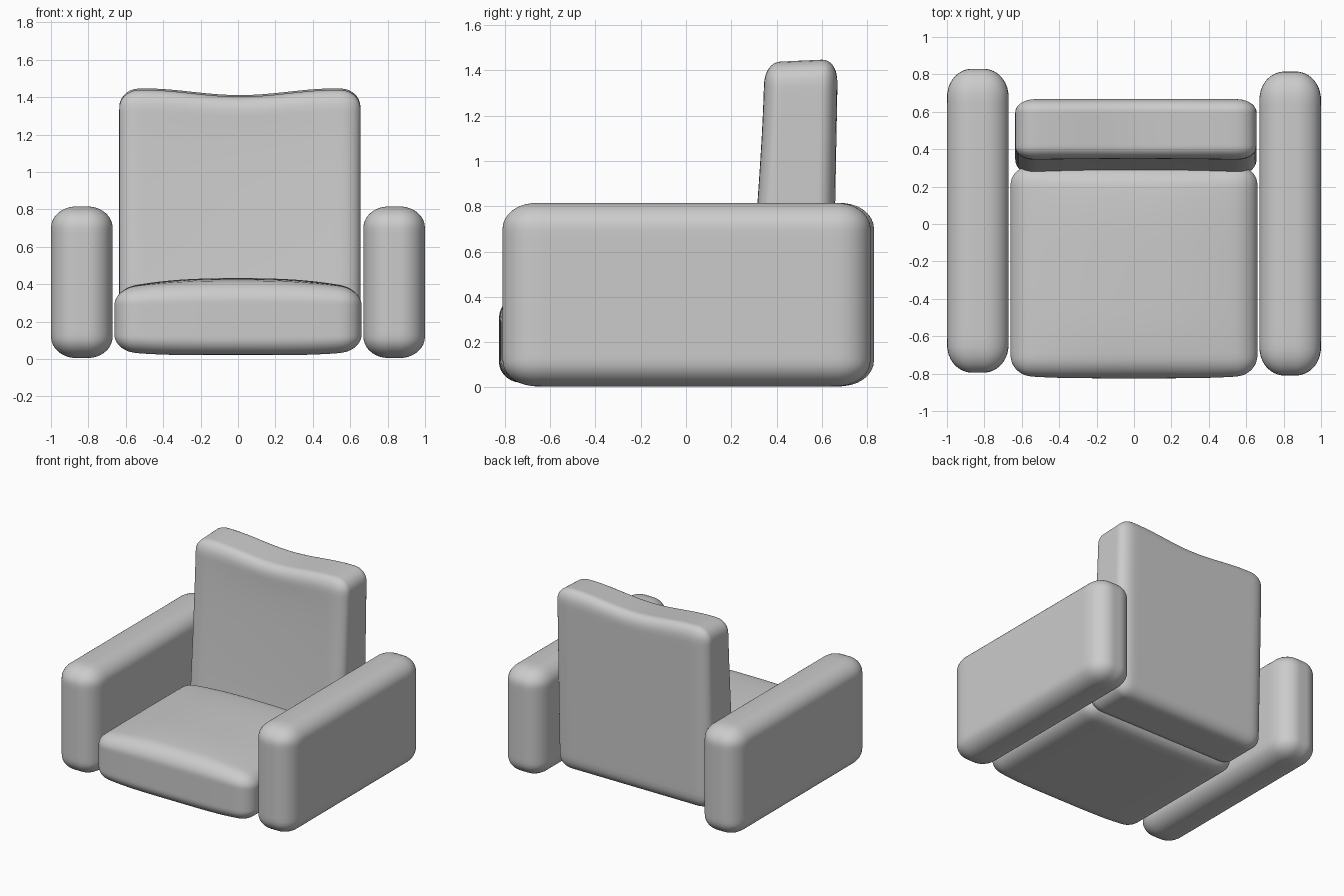
import bpy, bmesh, math
from mathutils import Vector

if "Cube" in bpy.data.objects:
    bpy.data.objects.remove(bpy.data.objects["Cube"])


def cushion(name, low, high, radii, shape=None, cuts=31):
    """Rounded box between two corners; shape(u, p) may move each point (u is -1..1)."""
    low, high = Vector(low), Vector(high)
    mid, half = (low + high) / 2, (high - low) / 2
    bm = bmesh.new()
    bmesh.ops.create_cube(bm, size=2)
    bmesh.ops.subdivide_edges(bm, edges=bm.edges[:], cuts=cuts, use_grid_fill=True)
    for v in bm.verts:
        inner, d = Vector(), Vector()
        for i in range(3):
            # crowd the grid lines towards the rounded edges
            p = math.sin(v.co[i] * math.pi / 2) * half[i]
            limit = half[i] - radii[i]
            inner[i] = max(-limit, min(limit, p))
            d[i] = (p - inner[i]) / radii[i]
        d.normalize()
        p = Vector([inner[i] + d[i] * radii[i] for i in range(3)])
        u = Vector([p[i] / half[i] for i in range(3)])
        p += mid
        v.co = shape(u, p) if shape else p
    mesh = bpy.data.meshes.new(name)
    bm.to_mesh(mesh)
    bm.free()
    mesh.shade_smooth()
    obj = bpy.data.objects.new(name, mesh)
    bpy.context.collection.objects.link(obj)
    return obj


def seat_shape(u, p):
    # crowned top, slightly bellied underside and front
    dome = (1 - abs(u.x) ** 2.6) * (1 - 0.5 * u.y ** 4)
    if u.z > 0:
        p.z += 0.06 * u.z * dome
    else:
        p.z += 0.025 * u.z * (1 - u.x ** 4)
    if u.y < 0:
        p.y += 0.02 * u.y * (1 - u.x ** 4)
    return p


def back_shape(u, p):
    # front swells towards the seat and is slightly hollow across, rear leans a little
    t = (u.z + 1) / 2
    front = -0.095 * (1 - t) ** 1.3 + 0.015 * (1 - u.x ** 2) * (1 - u.z ** 4)
    rear = -0.025 * (1 - t)
    k = (u.y + 1) / 2
    p.y += front * (1 - k) + rear * k
    # sagging top edge with raised corners, a touch lower at the front
    if u.z > 0:
        sag = 0.018 * (1 + math.cos(math.pi * min(1, abs(u.x) / 0.8)))
        p.z -= u.z ** 2 * (sag + 0.015 * (1 - k))
    return p


# Arms
for side, name, y0, y1 in ((-1, "left_arm", -0.795, 0.83), (1, "right_arm", -0.81, 0.815)):
    xs = sorted((side * 0.67, side * 1.0))
    cushion(name, (xs[0], y0, 0.005), (xs[1], y1, 0.815), (0.135, 0.15, 0.115))

# Seat cushion
cushion("seat", (-0.66, -0.805, 0.045), (0.66, 0.31, 0.372), (0.11, 0.10, 0.08), seat_shape)

# Back cushion
cushion("backrest", (-0.635, 0.345, 0.06), (0.655, 0.67, 1.45), (0.11, 0.07, 0.10), back_shape)
